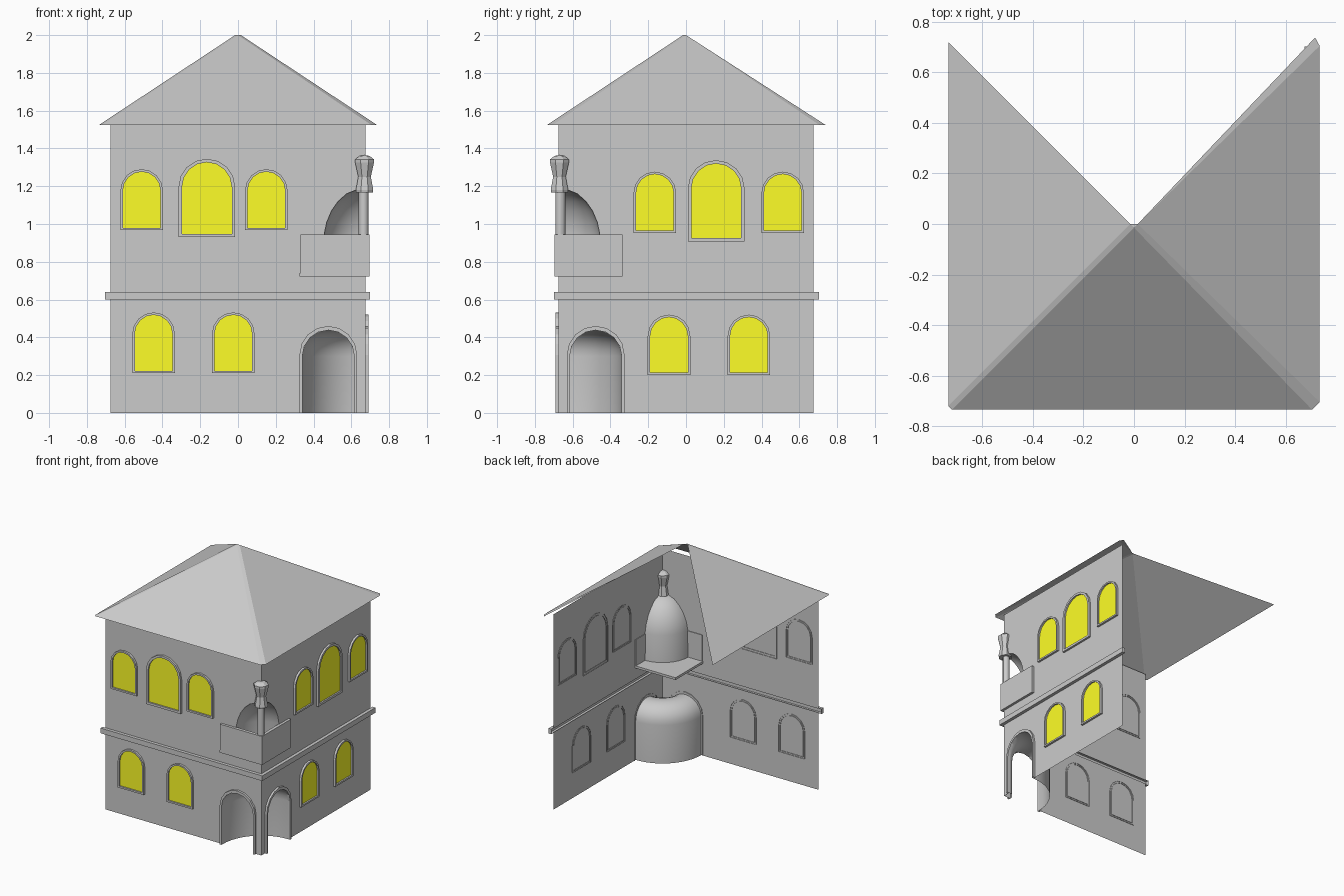
import bpy, math

if "Cube" in bpy.data.objects:
    bpy.data.objects.remove(bpy.data.objects["Cube"])

W = 0.675            # wall plane distance from the centre
SIDES = ("front", "right")

def place(side, u, z, out=0.0):
    """Wall coordinates to world; +u always runs towards the shared corner."""
    return (u, -W - out, z) if side == "front" else (W + out, -u, z)

def add(name, verts, faces, mat=None, smooth=False):
    me = bpy.data.meshes.new(name)
    me.from_pydata(verts, [], faces)
    me.update()
    ob = bpy.data.objects.new(name, me)
    bpy.context.collection.objects.link(ob)
    if mat:
        me.materials.append(mat)
    if smooth:
        for p in me.polygons:
            p.use_smooth = True
    return ob

def sheet(name, side, pts, out=0.0, mat=None):
    verts = [place(side, u, z, out) for u, z in pts]
    face = list(range(len(pts)))
    return add(name, verts, [face if side == "front" else face[::-1]], mat)

def arch(c, w, z0, z1, n=8):
    """Arched outline, bottom left over the top to bottom right."""
    r = w / 2
    pts = [(c - r, z0)]
    for i in range(n + 1):
        a = math.pi * (1 - i / n)
        pts.append((c + r * math.cos(a), z1 - r + r * math.sin(a)))
    return pts + [(c + r, z0)]

def frame(name, side, outer, inner, closed, front=0.016, inner_back=-0.004):
    n = len(outer)
    rings = [(outer, -0.004), (outer, front), (inner, front), (inner, inner_back)]
    verts = [place(side, u, z, o) for loop, o in rings for u, z in loop]
    faces = []
    for k in range(3):
        for i in range(n if closed else n - 1):
            j = (i + 1) % n
            f = [k * n + i, k * n + j, (k + 1) * n + j, (k + 1) * n + i]
            faces.append(f[::-1] if side == "front" else f)
    return add(name, verts, faces)

def revolve(name, profile, cx, cy, a0, a1, n, smooth):
    """Spin an (r, z) profile about a vertical axis."""
    m = len(profile)
    verts = []
    for i in range(n + 1):
        a = a0 + (a1 - a0) * i / n
        verts += [(cx + r * math.cos(a), cy + r * math.sin(a), z) for r, z in profile]
    faces = [(i * m + k, (i + 1) * m + k, (i + 1) * m + k + 1, i * m + k + 1)
             for i in range(n) for k in range(m - 1)]
    return add(name, verts, faces, smooth=smooth)

def box(name, x0, x1, y0, y1, z0, z1):
    bpy.ops.mesh.primitive_cube_add(size=1, location=((x0 + x1) / 2, (y0 + y1) / 2, (z0 + z1) / 2))
    ob = bpy.context.object
    ob.name = name
    ob.scale = (x1 - x0, y1 - y0, z1 - z0)
    return ob

glow = bpy.data.materials.new("lit_window")
glow.diffuse_color = (1.0, 1.0, 0.02, 1)
glow.use_nodes = True
glow.node_tree.nodes["Principled BSDF"].inputs["Base Color"].default_value = glow.diffuse_color

# shared corner shapes: doorway arch and domed niche (r = distance from corner)
door_out = arch(0.478, 0.305, 0.0, 0.46)
door_in = arch(0.478, 0.275, 0.0, 0.438)
niche = [(0.225, 0.74), (0.218, 0.95), (0.205, 1.01), (0.18, 1.07),
         (0.145, 1.12), (0.10, 1.16), (0.05, 1.18), (0.0, 1.185)]

# window lists: centre along wall, width, sill height, top height
windows = {
    "front": [(-0.51, 0.225, 0.967, 1.29), (-0.165, 0.30, 0.93, 1.345), (0.15, 0.225, 0.967, 1.29),
              (-0.447, 0.225, 0.21, 0.532), (-0.025, 0.225, 0.21, 0.532)],
    "right": [(-0.512, 0.225, 0.952, 1.277), (-0.16, 0.30, 0.908, 1.338), (0.165, 0.225, 0.952, 1.277),
              (-0.333, 0.225, 0.2, 0.52), (0.09, 0.225, 0.2, 0.52)],
}

for side in SIDES:
    # walls, notched for the doorway and the niche
    sheet(side + "_lower_wall", side, [(-W, 0)] + door_in + [(W, 0), (W, 0.605), (-W, 0.605)])
    sheet(side + "_upper_wall", side, [(-W, 0.635), (W, 0.635), (W, 0.74)]
          + [(W - r, z) for r, z in niche] + [(W, 1.53), (-W, 1.53)])
    frame(side + "_door_frame", side, door_out, door_in, False)
    # windows
    for i, (c, w, z0, z1) in enumerate(windows[side]):
        t = 0.013 if w < 0.25 else 0.018
        inner = arch(c, w - 2 * t, z0 + t, z1 - t)
        frame(f"{side}_window_frame_{i}", side, arch(c, w, z0, z1), inner, True)
        sheet(f"{side}_window_pane_{i}", side, inner[::-1], 0.004, glow)
    # string course, open towards the room
    L, e = W + 0.025, 0.025
    prof = [(0.0, 0.6), (e, 0.6), (e, 0.64), (0.0, 0.64)]
    verts = [place(side, u, z, o) for u in (-L - 0.003, L) for o, z in prof]
    faces = [(k, k + 4, k + 5, k + 1) for k in range(3)] + [(0, 1, 2, 3)]
    add(side + "_string_course", verts, [f[::-1] if side == "front" else f for f in faces])

# vaulted porch turning around the corner
porch = revolve("porch_vault", [(W - u, z) for u, z in arch(0.478, 0.275, 0.0, 0.438, 12)],
                W, -W, math.pi, math.pi / 2, 12, True)

# upper niche
revolve("balcony_niche", niche, W, -W, math.pi, math.pi / 2, 12, True)

# corner balcony
box("balcony_floor", 0.325, 0.695, -0.695, -0.335, 0.722, 0.74)
box("balcony_front_parapet", 0.33, 0.695, -0.695, -0.67, 0.735, 0.945)
box("balcony_side_parapet", 0.67, 0.695, -0.67, -0.335, 0.735, 0.945)

# corner column and capital
revolve("corner_column", [(0.026, 0.74), (0.026, 1.17)], 0.665, -0.665, 0, 2 * math.pi, 12, True)
revolve("corner_capital",
        [(0.0, 1.165), (0.048, 1.168), (0.05, 1.18), (0.036, 1.25), (0.054, 1.325),
         (0.054, 1.342), (0.03, 1.36), (0.0, 1.365)],
        0.67, -0.67, math.pi / 8, math.pi / 8 + 2 * math.pi, 8, False)

# three-sided hipped roof, open at the back
R, c, z = 0.735, 0.03, 1.525
eave = [(-R, 0.72, z), (-R, -R + c * .5, z), (-R + c * .5, -R, z), (R - c, -R, z),
        (R, -R + c, z), (R, R - c, z), (R - c * .6, R + 0.003, z)]
top = [(-0.015, 0.0, 2.0), (0.0, -0.015, 2.0), (0.015, 0.0, 2.0)]
add("roof", eave + top,
    [(0, 1, 7), (1, 2, 8, 7), (2, 3, 8), (3, 4, 9, 8), (4, 5, 9), (5, 6, 9), (7, 8, 9)])
